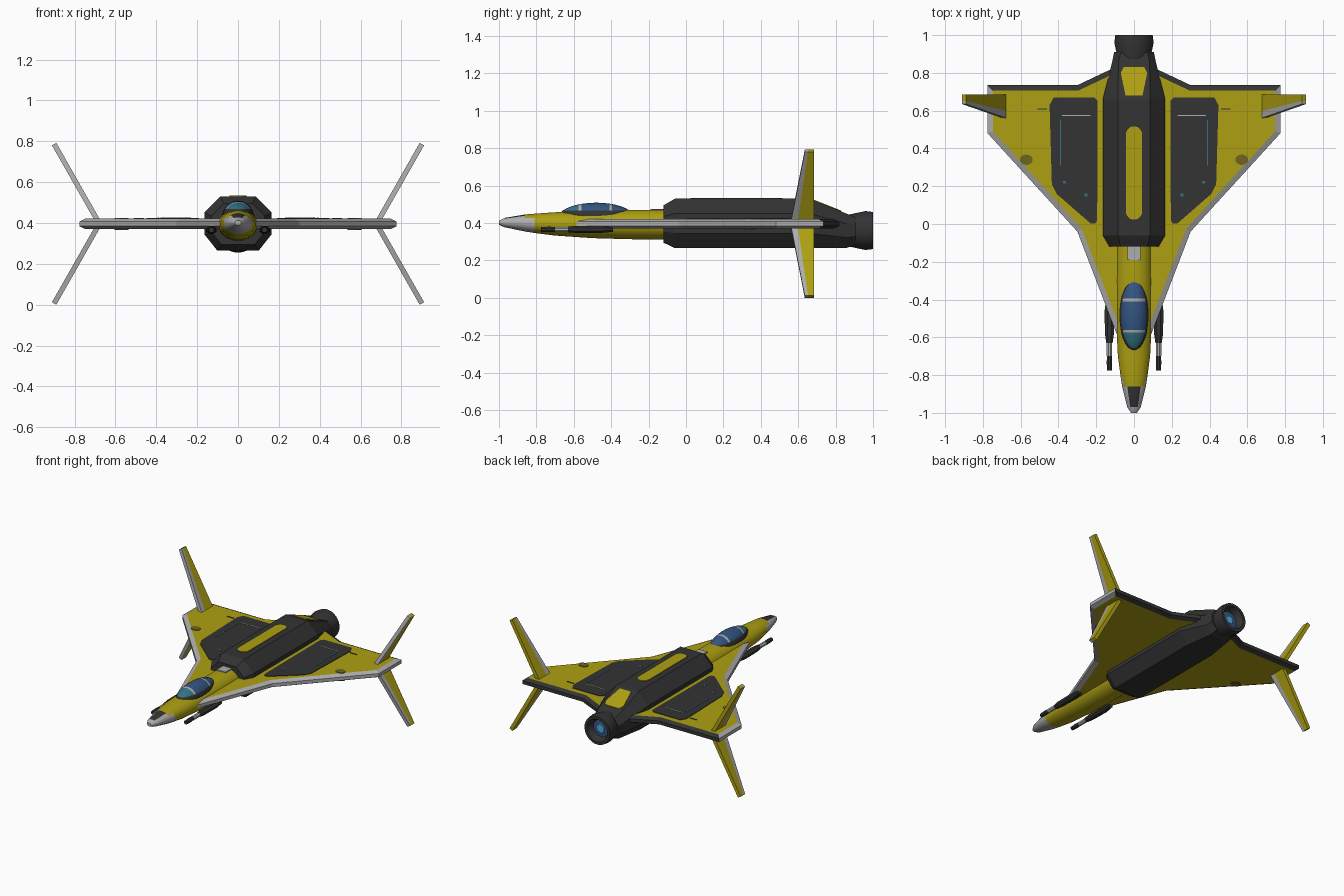
import bpy, bmesh, math
from mathutils import Vector

if "Cube" in bpy.data.objects:
    bpy.data.objects.remove(bpy.data.objects["Cube"])

C = 0.396  # height of the wing plane


def mat(name, rgb):
    m = bpy.data.materials.new(name)
    m.diffuse_color = (*rgb, 1)
    m.use_nodes = True
    m.node_tree.nodes["Principled BSDF"].inputs["Base Color"].default_value = m.diffuse_color
    return m


YELLOW = mat("yellow", (0.42, 0.35, 0.006))
DARK = mat("charcoal", (0.033, 0.033, 0.033))
GREY = mat("light_grey", (0.42, 0.42, 0.42))
BLUE = mat("canopy_blue", (0.034, 0.09, 0.22))
TEAL = mat("canopy_teal", (0.035, 0.17, 0.23))
GLOW = mat("engine_glow", (0.08, 0.42, 0.75))
OLIVE = mat("olive", (0.16, 0.13, 0.015))


def finish(name, bm, mats, rule=None, smooth=None, mirror=False):
    bmesh.ops.recalc_face_normals(bm, faces=bm.faces)
    bm.normal_update()
    if rule:
        for f in bm.faces:
            f.material_index = rule(f.calc_center_median(), f.normal)
    me = bpy.data.meshes.new(name)
    bm.to_mesh(me)
    bm.free()
    for m in mats:
        me.materials.append(m)
    ob = bpy.data.objects.new(name, me)
    bpy.context.collection.objects.link(ob)
    if mirror:
        ob.modifiers.new("mirror", "MIRROR")
    if smooth:
        bpy.ops.object.select_all(action="DESELECT")
        ob.select_set(True)
        bpy.context.view_layer.objects.active = ob
        bpy.ops.object.shade_smooth_by_angle(angle=math.radians(smooth))
    return ob


def loft(name, rings, mats, **kw):
    """Skin a list of equal-length point rings and cap both ends."""
    bm = bmesh.new()
    vs = [[bm.verts.new(p) for p in r] for r in rings]
    n = len(vs[0])
    for a, b in zip(vs, vs[1:]):
        for i in range(n):
            bm.faces.new((a[i], a[(i + 1) % n], b[(i + 1) % n], b[i]))
    bm.faces.new(vs[0])
    bm.faces.new(vs[-1])
    return finish(name, bm, mats, **kw)


def ring(cx, y, cz, rx, rz, n=16):
    return [(cx + rx * math.cos(2 * math.pi * (i + 0.5) / n), y,
             cz + rz * math.sin(2 * math.pi * (i + 0.5) / n)) for i in range(n)]


def plate(name, pts, z, m, mirror=True, t=0.005):
    """Thin plate; z is a height or a function of y."""
    h = z if callable(z) else (lambda y: z)
    return loft(name, [[(x, y, h(y) - t) for x, y in pts], [(x, y, h(y) + t / 2) for x, y in pts]],
                [m], mirror=mirror)


def box_pts(x0, x1, y0, y1):
    return [(x0, y0), (x1, y0), (x1, y1), (x0, y1)]


def offset(pts, d):
    """Mitred inset of a counter-clockwise outline."""
    out = []
    for i, p in enumerate(pts):
        p, a, b = Vector(p), Vector(pts[i - 1]), Vector(pts[(i + 1) % len(pts)])
        e, f = (p - a).normalized(), (b - p).normalized()
        n1, n2 = Vector((-e.y, e.x)), Vector((-f.y, f.x))
        out.append(p + (n1 + n2) * d / (1 + n1.dot(n2)))
    return out


# Forward fuselage with grey nose and dark patch on top
nose = [(-1, .016, .413, .39), (-.97, .036, .428, .377), (-.86, .064, .447, .354),
        (-.81, .072, .451, .346), (-.7, .087, .459, .332), (-.5, .097, .468, .318),
        (-.3, .098, .472, .312), (0, .095, .472, .31)]


def nose_colour(c, n):
    if c.y < -.86:
        return 1 if n.z > .8 and c.y > -.98 else 2
    return 2 if c.y < -.81 and n.z < .6 else 0


loft("fuselage", [ring(0, y, (t + b) / 2, w, (t - b) / 2) for y, w, t, b in nose],
     [YELLOW, DARK, GREY], rule=nose_colour, smooth=35)
plate("spine_panel", box_pts(-.035, .035, -.19, -.11), .474, GREY, mirror=False)

# Canopy: half-buried ellipsoid, dark rim, grey frames cut across the glass
bm = bmesh.new()
bmesh.ops.create_uvsphere(bm, u_segments=28, v_segments=18, radius=1)
for v in bm.verts:
    v.co = (v.co.x * .078, v.co.y * .205 - .48, v.co.z * .082 + .427)
for y in (-.575, -.56, -.41, -.395):
    bmesh.ops.bisect_plane(bm, geom=bm.verts[:] + bm.edges[:] + bm.faces[:],
                           plane_co=(0, y, 0), plane_no=(0, 1, 0))


def canopy_colour(c, n):
    if c.z < .427 + .082 * .5:
        return 0
    if -.575 < c.y < -.56 or -.41 < c.y < -.395:
        return 1
    return 3 if c.y < -.575 else 2


finish("canopy", bm, [DARK, GREY, BLUE, TEAL], rule=canopy_colour, smooth=35)

# Octagonal engine body: y, top half width, half width, top, bottom
body = [(-.12, .07, .13, .495, .295), (-.06, .086, .165, .53, .266), (.66, .086, .165, .53, .266),
        (.86, .082, .115, .45, .268), (.91, .07, .105, .43, .285)]


def octagon(y, tw, w, t, b):
    hi, lo = b + (t - b) * .7, b + (t - b) * .3
    half = [(w, lo), (w, hi), (tw, t)]
    return [(.62 * w, y, b)] + [(x, y, z) for x, z in half] + \
           [(-x, y, z) for x, z in half[::-1]] + [(-.62 * w, y, b)]


loft("engine_body", [octagon(*s) for s in body], [DARK])

# Yellow stripe with rounded ends and rear patch on the sloping deck
stripe = [(.043 * math.cos(a), (.475 if a < math.pi else .065) + .043 * math.sin(a))
          for a in [math.pi * (k + .5) / 8 for k in range(16)]]
plate("body_stripe", stripe, .532, YELLOW, mirror=False)
plate("rear_patch", [(-.045, .68), (.045, .68), (.07, .8), (.055, .83), (-.055, .83), (-.07, .8)],
      lambda y: .532 - .4 * (y - .66), YELLOW, mirror=False)

# Nozzle with recessed glowing core
prof = [(.82, .08), (.88, .088), (.96, .105), (1, .1), (1, .08), (.955, .06), (.955, .028), (.957, .024)]


def nozzle_colour(c, n):
    r = math.hypot(c.x, c.z - .36)
    if c.y > .954 and c.y < .958 and n.y > .5:
        return 2 if r < .03 else 1
    return 0


loft("nozzle", [ring(0, y, .36, r, r, 24) for y, r in prof], [DARK, BLUE, GLOW],
     rule=nozzle_colour, smooth=35)
loft("engine_core", [ring(0, y, .36, r, r, 16) for y, r in [(.94, .027), (.962, .027)]], [GLOW])

# Wing: yellow panel with bevelled grey leading rim and dark trailing rim
outline = [(0, -.6), (.085, -.6), (.3, -.04), (.775, .48), (.775, .735), (.3, .735), (.12, .82), (0, .82)]
inner = offset(outline, .028)
rings = [[(p[0], p[1], C + z) for p in pts] for pts, z in
         [(inner, -.026), (outline, -.012), (outline, .012), (inner, .026)]]


def wing_colour(c, n):
    if abs(n.z) > .99:
        return 0
    return 2 if n.y > .3 else 1


loft("wing", rings, [YELLOW, GREY, DARK], rule=wing_colour, mirror=True)

# Dark wing panels with thin lines, markers and round ports
TOP = C + .027
plate("wing_panel", [(.195, .02), (.205, .003), (.23, .003), (.41, .16), (.435, .21), (.447, .63),
                     (.425, .67), (.21, .67), (.192, .65)], TOP, DARK)
plate("panel_line_long", box_pts(.387, .393, .31, .55), TOP + .002, TEAL)
plate("panel_line_cross", box_pts(.23, .38, .572, .578), TOP + .002, GREY)
plate("panel_marker_inner", box_pts(.245, .262, .145, .162), TOP + .002, TEAL)
plate("panel_marker_outer", box_pts(.36, .375, .215, .228), TOP + .002, TEAL)
port = [(.57 + .034 * math.cos(math.pi * k / 6), .34 + .028 * math.sin(math.pi * k / 6)) for k in range(12)]
plate("wing_port_top", port, TOP, OLIVE)
plate("wing_port_bottom", port, C - .0255, OLIVE)
plate("flap_marker", box_pts(.46, .51, .605, .611), TOP, DARK)

# Four canted tip fins, each a grey leading strip and a yellow panel
root, tip = Vector((.685, 0, .012)), Vector((.9, 0, .39))
side = Vector((.378, 0, -.215)).normalized() * .0125
for sx, lr in ((1, "right"), (-1, "left")):
    for sz, ud in ((1, "upper"), (-1, "lower")):
        for part, m, ys in (("edge", GREY, ((.56, .597), (.635, .652))),
                            ("panel", YELLOW, ((.597, .685), (.652, .685)))):
            rs = []
            for base, (y0, y1) in zip((root, tip), ys):
                r = []
                for s, y in ((-1, y0), (1, y0), (1, y1), (-1, y1)):
                    p = base + side * s
                    r.append((sx * p.x, y, C + sz * p.z))
                rs.append(r)
            loft(f"{ud}_{lr}_fin_{part}", rs, [m])

# Cannons under the wing roots
loft("cannon_pod", [ring(.13, y, .366, w, h, 8) for y, w, h in
                    [(-.63, .018, .017), (-.58, .026, .021), (-.46, .028, .021), (-.39, .018, .014)]],
     [DARK], mirror=True)
loft("cannon_barrel", [ring(.13, y, .366, .016, .015, 8) for y in (-.70, -.61)], [GREY], mirror=True)
loft("cannon_muzzle", [ring(.13, y, .366, r, r, 8) for y, r in [(-.775, .014), (-.73, .016), (-.69, .013)]],
     [DARK], mirror=True)
